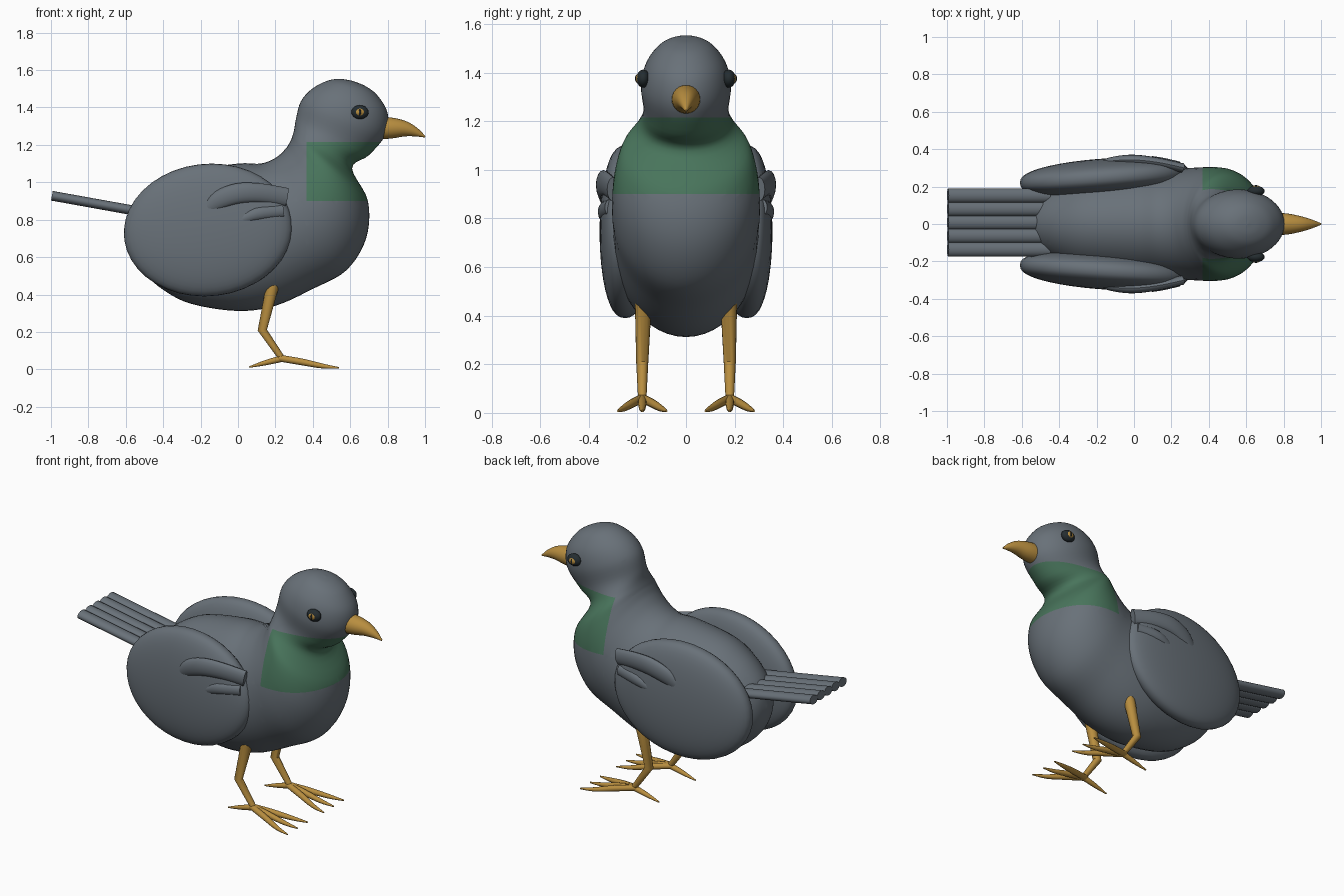
import bpy, bmesh, math
from mathutils import Vector

cube = bpy.data.objects.get("Cube")
if cube:
    bpy.data.objects.remove(cube, do_unlink=True)


def material(name, rgb):
    m = bpy.data.materials.new(name)
    m.use_nodes = True
    m.diffuse_color = (*rgb, 1)
    m.node_tree.nodes["Principled BSDF"].inputs["Base Color"].default_value = (*rgb, 1)
    return m


GREY = material("slate_grey", (0.14, 0.165, 0.19))
GREEN = material("neck_green", (0.065, 0.175, 0.105))
GOLD = material("golden_horn", (0.48, 0.27, 0.05))
DARK = material("dark_eye", (0.018, 0.026, 0.03))


def finish(name, bm, *mats, angle=40):
    bmesh.ops.recalc_face_normals(bm, faces=bm.faces[:])
    mesh = bpy.data.meshes.new(name)
    bm.to_mesh(mesh)
    bm.free()
    for m in mats:
        mesh.materials.append(m)
    obj = bpy.data.objects.new(name, mesh)
    bpy.context.collection.objects.link(obj)
    bpy.ops.object.select_all(action='DESELECT')
    obj.select_set(True)
    bpy.context.view_layer.objects.active = obj
    bpy.ops.object.shade_smooth_by_angle(angle=math.radians(angle))
    return obj


def smooth_path(keys, steps):
    """Catmull-Rom interpolation of tuples of numbers."""
    out = []
    for i in range(len(keys) - 1):
        a, b, c, d = (keys[max(0, min(len(keys) - 1, i + k))] for k in (-1, 0, 1, 2))
        for s in range(steps):
            t = s / steps
            out.append(tuple(
                q + t * (r - p) / 2 + t * t * (2 * p - 5 * q + 4 * r - u) / 2
                + t ** 3 * (3 * q - p - 3 * r + u) / 2
                for p, q, r, u in zip(a, b, c, d)))
    return out + [keys[-1]]


def loft(rings, sides):
    """Skin elliptical rings, each given as centre and two half axes."""
    bm = bmesh.new()
    loops = []
    for c, u, v in rings:
        angles = [math.tau * k / sides for k in range(sides)]
        loops.append([bm.verts.new(c + u * math.cos(a) + v * math.sin(a)) for a in angles])
    for lo, hi in zip(loops, loops[1:]):
        for k in range(sides):
            n = (k + 1) % sides
            bm.faces.new((lo[k], lo[n], hi[n], hi[k]))
    bm.faces.new(loops[0])
    bm.faces.new(loops[-1])
    return bm


def tube(name, keys, mat, flat=1.0, steps=4, sides=16):
    """Tapered tube through (x, y, z, radius); flat scales its sideways radius."""
    pts = smooth_path(keys, steps)
    rings = []
    for i, p in enumerate(pts):
        nxt, prv = pts[min(i + 1, len(pts) - 1)], pts[max(i - 1, 0)]
        t = (Vector(nxt[:3]) - Vector(prv[:3])).normalized()
        u = t.cross(Vector((0, 1, 0))).normalized()
        rings.append((Vector(p[:3]), u * p[3], u.cross(t) * p[3] * flat))
    return finish(name, loft(rings, sides), mat)


def ellipsoid(name, centre, radii, mat):
    bm = bmesh.new()
    bmesh.ops.create_uvsphere(bm, u_segments=24, v_segments=16, radius=1)
    for v in bm.verts:
        v.co = Vector([c + r * k for c, r, k in zip(centre, radii, v.co)])
    return finish(name, bm, mat)


# Body, neck and head: back point (x, z), belly point (x, z), half width
profile = [
    (-0.57, 0.71, -0.57, 0.70, 0.005),
    (-0.55, 0.81, -0.55, 0.60, 0.08),
    (-0.50, 0.895, -0.50, 0.515, 0.145),
    (-0.40, 0.985, -0.40, 0.425, 0.21),
    (-0.25, 1.06, -0.25, 0.35, 0.27),
    (0.0, 1.10, 0.0, 0.312, 0.30),
    (0.12, 1.10, 0.20, 0.34, 0.30),
    (0.20, 1.13, 0.40, 0.43, 0.30),
    (0.255, 1.18, 0.58, 0.53, 0.305),
    (0.28, 1.22, 0.685, 0.70, 0.295),
    (0.29, 1.245, 0.695, 0.90, 0.265),
    (0.30, 1.28, 0.61, 1.075, 0.20),
    (0.31, 1.34, 0.70, 1.145, 0.175),
    (0.335, 1.43, 0.79, 1.255, 0.185),
    (0.39, 1.495, 0.80, 1.37, 0.165),
    (0.47, 1.54, 0.745, 1.465, 0.115),
    (0.54, 1.553, 0.68, 1.515, 0.06),
    (0.61, 1.543, 0.615, 1.541, 0.004),
]
rings = []
for ax, az, bx, bz, w in smooth_path(profile, 5):
    a, b = Vector((ax, 0, az)), Vector((bx, 0, bz))
    rings.append(((a + b) / 2, (a - b) / 2, Vector((0, max(w, 0.002), 0))))
bm = loft(rings, 48)

# Green bib, cut along its straight borders
for co, no in (((0, 0, 0.9), (0, 0, 1)), ((0, 0, 1.215), (0, 0, 1)), ((0.365, 0, 0), (1, 0, 0))):
    bmesh.ops.bisect_plane(bm, geom=bm.verts[:] + bm.edges[:] + bm.faces[:],
                           plane_co=co, plane_no=no)
for f in bm.faces:
    c = f.calc_center_median()
    f.material_index = int(c.x > 0.365 and 0.9 < c.z < 1.215)
finish("body", bm, GREY, GREEN, angle=60)

# Beak
tube("beak", [(0.75, 0, 1.29, 0.06), (0.82, 0, 1.29, 0.056), (0.89, 0, 1.286, 0.042),
              (0.95, 0, 1.268, 0.024), (1.0, 0, 1.243, 0.004)], GOLD, sides=24)

# Tail feathers
for i in range(5):
    y = 0.072 * (i - 2) + 0.008
    tube(f"tail_feather_{i + 1}", [(-0.45, y, 0.83, 0.026), (-0.995, y, 0.928, 0.026)],
         GREY, flat=1.45, steps=1)

for side, s in (("left", 1), ("right", -1)):
    # Folded wing: thick rounded disc that narrows towards the tail
    bm = bmesh.new()
    bmesh.ops.create_uvsphere(bm, u_segments=40, v_segments=24, radius=1)
    for v in bm.verts:
        px, pz, py = v.co
        py = math.copysign(abs(py) ** 0.8, py)
        v.co = (-0.16 + 0.45 * px + 0.02 * pz,
                s * (0.25 + 0.1 * py + 0.03 * px), 0.745 + 0.355 * pz)
    finish(f"{side}_wing", bm, GREY, angle=60)

    # Shoulder feathers
    tube(f"{side}_upper_wing_feather",
         [(-0.17, s * 0.325, 0.85, 0.03), (-0.10, s * 0.337, 0.905, 0.05),
          (0.0, s * 0.343, 0.94, 0.055), (0.12, s * 0.33, 0.942, 0.052),
          (0.26, s * 0.30, 0.92, 0.05)], GREY, flat=0.5)
    tube(f"{side}_lower_wing_feather",
         [(0.0, s * 0.335, 0.79, 0.02), (0.1, s * 0.338, 0.83, 0.035),
          (0.24, s * 0.31, 0.845, 0.035)], GREY, flat=0.7)

    # Eye
    ellipsoid(f"{side}_eye_rim", (0.652, s * 0.176, 1.375), (0.046, 0.028, 0.037), DARK)
    ellipsoid(f"{side}_iris", (0.652, s * 0.184, 1.375), (0.031, 0.023, 0.026), GOLD)
    ellipsoid(f"{side}_pupil", (0.652, s * 0.2, 1.375), (0.007, 0.01, 0.017), DARK)

    # Leg and toes
    y = s * 0.18
    tube(f"{side}_leg", [(0.195, s * 0.175, 0.49, 0.036), (0.13, y, 0.21, 0.025),
                         (0.237, y, 0.055, 0.017)], GOLD, steps=1)
    for toe, spread in (("inner", -0.1), ("middle", 0), ("outer", 0.1)):
        tube(f"{side}_{toe}_toe",
             [(0.22, y, 0.06, 0.018), (0.34, y + s * spread * 0.4, 0.04, 0.018),
              (0.45, y + s * spread * 0.78, 0.018, 0.013),
              (0.54, y + s * spread, 0.008, 0.004)], GOLD, sides=12)
    tube(f"{side}_back_toe", [(0.245, y, 0.06, 0.018), (0.15, y, 0.036, 0.014),
                              (0.06, y, 0.012, 0.004)], GOLD, sides=12)
